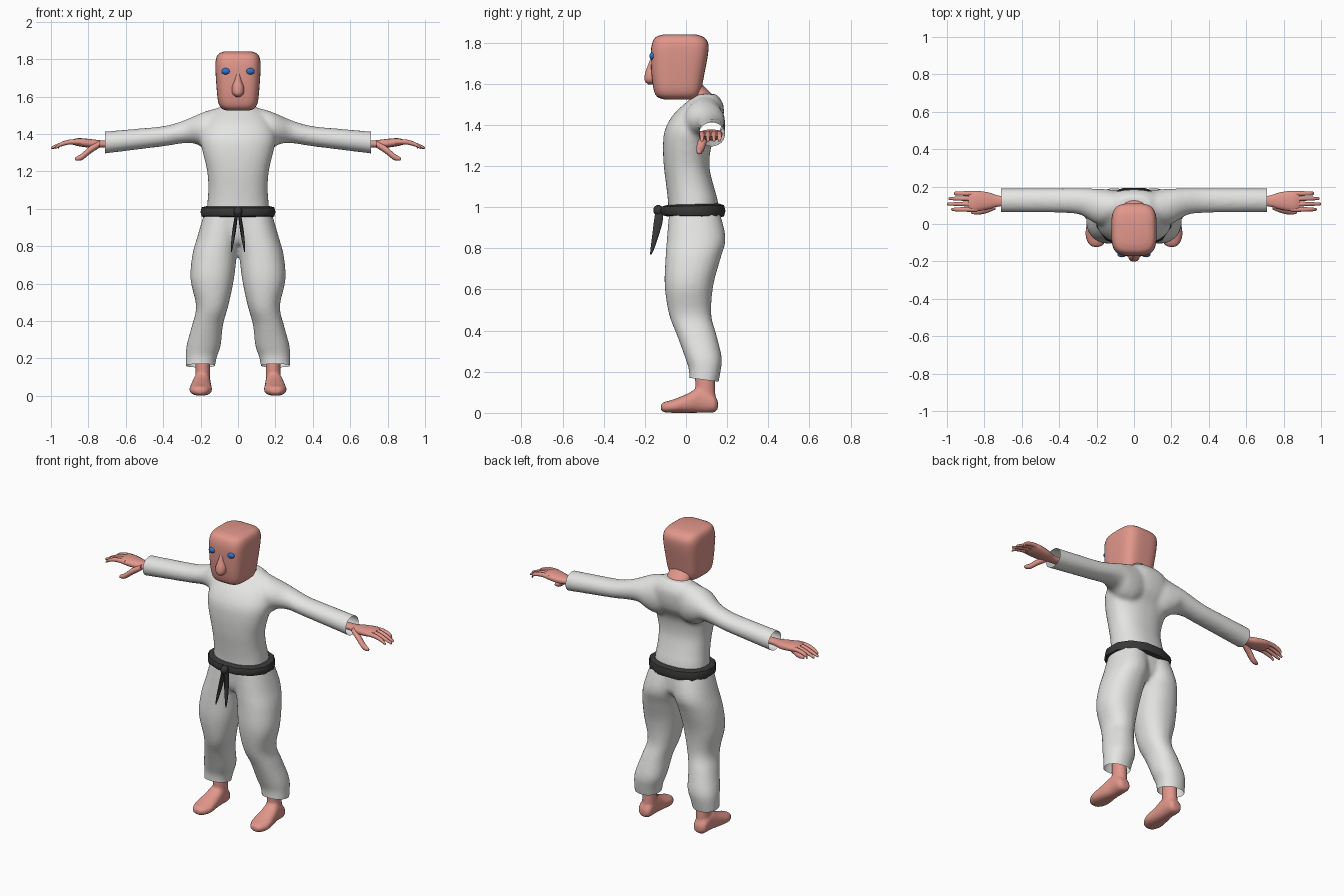
import bpy, bmesh, math
from mathutils import Vector

if "Cube" in bpy.data.objects:
    bpy.data.objects.remove(bpy.data.objects["Cube"])


def material(name, rgb):
    m = bpy.data.materials.new(name)
    m.diffuse_color = (*rgb, 1)
    m.use_nodes = True
    m.node_tree.nodes["Principled BSDF"].inputs["Base Color"].default_value = m.diffuse_color
    return m


SKIN = material("skin pink", (0.76, 0.31, 0.26))
CLOTH = material("cloth white", (0.78, 0.78, 0.77))
BELT = material("belt black", (0.04, 0.04, 0.04))
BLUE = material("eye blue", (0.03, 0.17, 0.6))


def smooth_path(rows, steps):
    """Catmull-Rom through rows of numbers."""
    out = []
    for i in range(len(rows) - 1):
        p0, p1, p2, p3 = (rows[max(0, min(len(rows) - 1, i + k))] for k in (-1, 0, 1, 2))
        for j in range(steps):
            t = j / steps
            out.append([0.5 * (2 * b + (c - a) * t + (2 * a - 5 * b + 4 * c - d) * t * t
                               + (3 * b - a - 3 * c + d) * t ** 3)
                        for a, b, c, d in zip(p0, p1, p2, p3)])
    out.append(list(rows[-1]))
    return out


def loft(bm, rows, axis="z", n=24, e=2.0, steps=4, s=1):
    """Closed skin over rows of (position, min a, max a, min b, max b)."""
    rings = []
    for t, a0, a1, b0, b1 in smooth_path(rows, steps):
        ring = []
        for k in range(n):
            q = 2 * math.pi * (k + 0.5) / n
            c, d = math.cos(q), math.sin(q)
            a = (a0 + a1) / 2 + (a1 - a0) / 2 * math.copysign(abs(c) ** (2 / e), c)
            b = (b0 + b1) / 2 + (b1 - b0) / 2 * math.copysign(abs(d) ** (2 / e), d)
            x, y, z = {"x": (t, a, b), "y": (a, t, b), "z": (a, b, t)}[axis]
            ring.append(bm.verts.new((x * s, y, z)))
        rings.append(ring)
    for r0, r1 in zip(rings, rings[1:]):
        for k in range(n):
            bm.faces.new((r0[k], r0[(k + 1) % n], r1[(k + 1) % n], r1[k]))
    bm.faces.new(rings[0])
    bm.faces.new(rings[-1])


def finish(name, bm, mat, angle=60):
    bmesh.ops.recalc_face_normals(bm, faces=bm.faces[:])
    me = bpy.data.meshes.new(name)
    bm.to_mesh(me)
    bm.free()
    me.materials.append(mat)
    ob = bpy.data.objects.new(name, me)
    bpy.context.collection.objects.link(ob)
    shade(ob, angle)
    return ob


def shade(ob, angle=60):
    bpy.ops.object.select_all(action="DESELECT")
    ob.select_set(True)
    bpy.context.view_layer.objects.active = ob
    bpy.ops.object.shade_smooth_by_angle(angle=math.radians(angle))


def blend(ob, voxel, iterations, cuts=()):
    """Fuse overlapping lofts into one soft skin, then cut the openings."""
    bpy.context.view_layer.objects.active = ob
    m = ob.modifiers.new("fuse", "REMESH")
    m.mode, m.voxel_size = "VOXEL", voxel
    bpy.ops.object.modifier_apply(modifier=m.name)
    m = ob.modifiers.new("soften", "SMOOTH")
    m.factor, m.iterations = 0.5, iterations
    bpy.ops.object.modifier_apply(modifier=m.name)
    bm = bmesh.new()
    bm.from_mesh(ob.data)
    for co, no in cuts:
        bmesh.ops.bisect_plane(bm, geom=bm.verts[:] + bm.edges[:] + bm.faces[:],
                               plane_co=co, plane_no=no, clear_outer=True)
    bm.to_mesh(ob.data)
    bm.free()
    shade(ob)


def ball(name, loc, size, mat):
    bm = bmesh.new()
    bmesh.ops.create_uvsphere(bm, u_segments=16, v_segments=10, radius=1)
    for v in bm.verts:
        v.co = Vector(loc) + Vector([a * b for a, b in zip(v.co, size)])
    finish(name, bm, mat)


def tube(name, pts, mat, s):
    """Tapered round tube through (x, y, z, radius)."""
    bm = bmesh.new()
    loft_pts = smooth_path(pts, 4)
    loft_pts.append([*loft_pts[-1][:3], 0.002])
    loft_pts[-1][0] += 0.003
    # x rises along every finger, so rings stand across x
    loft(bm, [(x, y - r, y + r, z - r, z + r) for x, y, z, r in loft_pts], "x", 10, steps=1, s=s)
    finish(name, bm, mat)


# jacket: torso and both sleeves fused, open at the cuffs
bm = bmesh.new()
loft(bm, [(0.95, -.17, .17, -.085, .162), (1.03, -.164, .164, -.088, .155), (1.11, -.159, .159, -.097, .133),
          (1.2, -.165, .165, -.108, .114), (1.3, -.188, .188, -.112, .125), (1.38, -.205, .205, -.102, .17),
          (1.45, -.185, .185, -.062, .184), (1.505, -.15, .15, -.005, .18), (1.55, -.09, .09, .05, .15)],
     n=32, e=2.3)
for s in (1, -1):
    loft(bm, [(0, .03, .16, 1.35, 1.545), (.1, .01, .18, 1.3, 1.54), (.17, -.01, .188, 1.31, 1.522),
              (.22, .01, .19, 1.345, 1.502), (.29, .05, .191, 1.35, 1.472), (.39, .06, .191, 1.335, 1.443),
              (.55, .061, .191, 1.315, 1.427), (.76, .061, .191, 1.289, 1.409)], "x", s=s)
jacket = finish("jacket", bm, CLOTH)
blend(jacket, 0.012, 6, [((s * 0.71, 0, 0), (s, 0, 0)) for s in (1, -1)])

# trousers: hips and legs fused, open at the hems
bm = bmesh.new()
loft(bm, [(0.81, -.1, .1, -.05, .12), (.86, -.17, .17, -.075, .165), (0.98, -.175, .175, -.083, .162)], n=32, e=2.3)
for s in (1, -1):
    loft(bm, [(.11, .13, .28, .01, .15), (.2, .115, .28, .015, .168), (.27, .092, .275, -.005, .174),
              (.38, .08, .245, -.045, .148), (.48, .052, .224, -.083, .123), (.62, .022, .254, -.104, .133),
              (.75, .006, .245, -.1, .168), (.85, -.01, .218, -.093, .193), (.98, -.02, .18, -.082, .163)], e=2.2, s=s)
trousers = finish("trousers", bm, CLOTH)
blend(trousers, 0.011, 5, [((0, 0.08, 0.162), (0, -0.13, -1))])

# belt: faceted band, deeper at the back, with knot and two hanging ends
bm = bmesh.new()
loft(bm, [(.948, -.17, .17, -.095, .165), (.956, -.2, .2, -.122, .19), (.98, -.207, .207, -.13, .197),
          (1.004, -.2, .2, -.122, .19), (1.012, -.17, .17, -.095, .165)], n=12, e=2.2, steps=1)
for v in bm.verts:
    v.co.z = 0.983 + (v.co.z - 0.98) * (0.95 + 0.8 * v.co.y)
finish("belt", bm, BELT, 50)
ball("belt_knot", (0, -.135, .985), (.023, .024, .026), BELT)
for s in (1, -1):
    bm = bmesh.new()
    loft(bm, [(.985, 0, .014, -.15, -.11), (.93, .004, .024, -.158, -.112), (.86, .014, .034, -.166, -.132),
              (.8, .026, .038, -.173, -.153), (.77, .033, .037, -.175, -.168)], n=8, s=s)
    finish("belt_end", bm, BELT)

# head, neck and nose
bm = bmesh.new()
loft(bm, [(1.525, -.06, .06, -.11, .04), (1.537, -.088, .088, -.14, .06), (1.57, -.106, .106, -.157, .074),
          (1.65, -.115, .115, -.168, .09), (1.75, -.121, .121, -.171, .108), (1.8, -.118, .118, -.164, .107),
          (1.828, -.104, .104, -.146, .085), (1.84, -.075, .075, -.11, .05)], n=40, e=3.6)
finish("head", bm, SKIN)
bm = bmesh.new()
loft(bm, [(1.47, -.08, .08, .04, .15), (1.54, -.073, .073, .02, .133), (1.6, -.07, .07, -.02, .075)])
finish("neck", bm, SKIN)
bm = bmesh.new()
loft(bm, [(1.598, -.01, .01, -.185, -.14), (1.615, -.03, .03, -.201, -.13), (1.65, -.032, .032, -.2, -.13),
          (1.69, -.019, .019, -.186, -.13), (1.73, -.01, .01, -.17, -.14)], n=16)
finish("nose", bm, SKIN)

# paired eyes, hands and feet
for s in (1, -1):
    ball("eye", (s * .065, -.163, 1.735), (.024, .015, .018), BLUE)

    bm = bmesh.new()
    loft(bm, [(.6, .095, .15, 1.33, 1.37), (.71, .095, .15, 1.328, 1.365), (.78, .078, .17, 1.325, 1.372),
              (.85, .066, .178, 1.334, 1.378), (.885, .075, .17, 1.343, 1.37)], "x", 16, 2.4, s=s)
    finish("palm", bm, SKIN)
    for y, tip in ((.078, .975), (.107, .997), (.136, .99), (.163, .96)):
        tube("finger", [(.84, y, 1.357, .014), (.9, y, 1.357, .013),
                        (.95, y, 1.343, .011), (tip, y, 1.326, .007)], SKIN, s)
    tube("thumb", [(.74, .095, 1.345, .018), (.79, .078, 1.315, .021),
                   (.835, .067, 1.278, .018), (.868, .063, 1.267, .009)], SKIN, s)

    bm = bmesh.new()
    loft(bm, [(.155, .165, .215, .02, .055), (.135, .15, .235, .002, .09), (.07, .146, .24, 0, .125),
              (.01, .143, .252, 0, .095), (-.06, .139, .26, 0, .066), (-.105, .16, .243, .003, .053),
              (-.122, .18, .222, .015, .042)], "y", 20, 2.3, s=s)
    loft(bm, [(.04, .15, .23, .06, .145), (.12, .148, .228, .045, .142), (.25, .148, .228, .045, .138)], n=20, s=s)
    foot = finish("foot", bm, SKIN)
    blend(foot, 0.008, 3)
